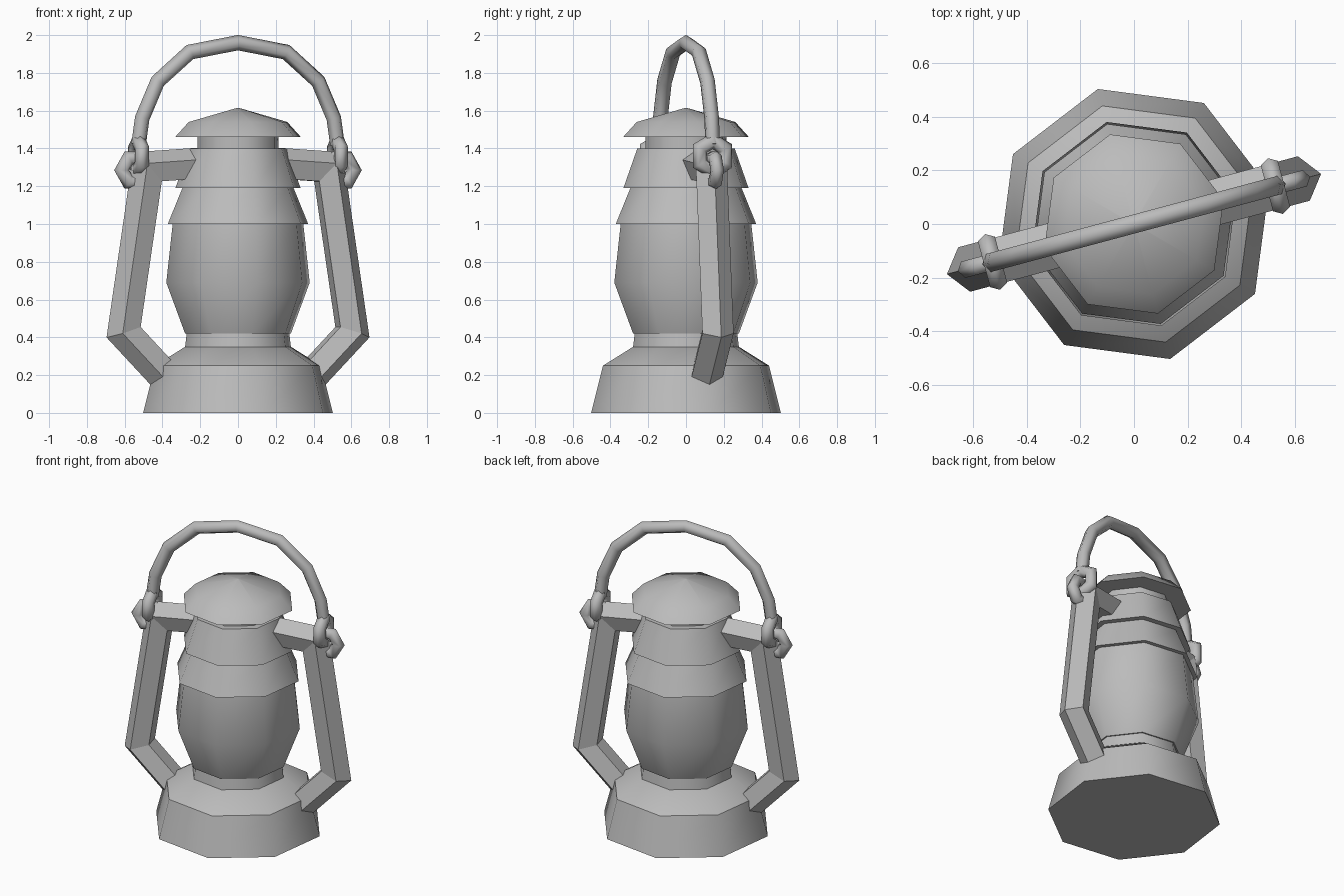
import bpy, bmesh
from math import radians, cos, sin, tau
from mathutils import Vector

cube = bpy.data.objects.get("Cube")
if cube:
    bpy.data.objects.remove(cube, do_unlink=True)

TURN = radians(15)  # the whole lantern is turned slightly about z

metal = bpy.data.materials.new("grey_metal")
metal.use_nodes = True
GREY = (0.5, 0.5, 0.5, 1)
metal.diffuse_color = GREY
metal.node_tree.nodes["Principled BSDF"].inputs["Base Color"].default_value = GREY


def finish(bm, name, turn, smooth):
    bmesh.ops.recalc_face_normals(bm, faces=bm.faces)
    mesh = bpy.data.meshes.new(name)
    bm.to_mesh(mesh)
    bm.free()
    mesh.materials.append(metal)
    ob = bpy.data.objects.new(name, mesh)
    bpy.context.collection.objects.link(ob)
    ob.rotation_euler.z = turn
    if smooth:
        bpy.ops.object.select_all(action='DESELECT')
        ob.select_set(True)
        bpy.context.view_layer.objects.active = ob
        bpy.ops.object.shade_smooth_by_angle(angle=radians(smooth))
    return ob


def skin(bm, rings, closed=False):
    """Join equal rings of vertices, capping the ends when open."""
    pairs = list(zip(rings, rings[1:]))
    if closed:
        pairs.append((rings[-1], rings[0]))
    else:
        bm.faces.new(rings[0])
        bm.faces.new(rings[-1])
    for a, b in pairs:
        n = len(a)
        for i in range(n):
            j = (i + 1) % n
            bm.faces.new((a[i], a[j], b[j], b[i]))


def lathe(name, profile, sides=8):
    """Octagonal turned part from (radius, height) points."""
    bm = bmesh.new()
    rings = [[bm.verts.new((r * cos(tau * i / sides), r * sin(tau * i / sides), z))
              for i in range(sides)] for r, z in profile]
    skin(bm, rings)
    finish(bm, name, TURN, 50)


def sweep(name, path, radius, sides, turn=TURN, closed=False, smooth=0, crosswise=False, offset=0):
    """Mitred tube along a path in the x-z plane, or the y-z plane when crosswise."""
    pts = [Vector(p) for p in path]
    n = len(pts)
    bm = bmesh.new()
    rings = []
    for k, p in enumerate(pts):
        before = p - pts[k - 1] if closed or k else pts[1] - p
        after = pts[(k + 1) % n] - p if closed or k < n - 1 else before
        d1, d2 = before.normalized(), after.normalized()
        n1, n2 = Vector((-d1.y, d1.x)), Vector((-d2.y, d2.x))
        mitre = (n1 + n2).normalized()
        mitre /= mitre.dot(n1)
        ring = []
        for i in range(sides):
            a = tau * i / sides
            q = p + mitre * radius * cos(a)
            side = radius * sin(a)
            co = (offset + side, q.x, q.y) if crosswise else (q.x, side, q.y)
            ring.append(bm.verts.new(co))
        rings.append(ring)
    skin(bm, rings, closed)
    finish(bm, name, turn, smooth)


def circle(cx, cz, r, count, start=0.0):
    return [(cx + r * cos(start + tau * i / count), cz + r * sin(start + tau * i / count))
            for i in range(count)]


# Body, from the bottom up
lathe("base_tank", [(0.52, 0), (0.455, 0.25)])
lathe("base_shoulder", [(0.455, 0.25), (0.29, 0.35)])
lathe("burner_collar", [(0.29, 0.35), (0.28, 0.43)])
lathe("glass_globe", [(0.29, 0.42), (0.393, 0.69), (0.357, 1.01)])
lathe("lower_hood", [(0.385, 1.0), (0.305, 1.19)])
lathe("upper_hood", [(0.343, 1.19), (0.267, 1.4)])
lathe("chimney_neck", [(0.223, 1.39), (0.223, 1.47)])
lathe("chimney_cap", [(0.345, 1.46), (0.27, 1.54), (0.004, 1.615)])

# Side frames with the links that hold the handle
arm = [(0.2, 1.315), (0.495, 1.295), (0.625, 0.43), (0.375, 0.17)]
for label, turn in (("left", TURN), ("right", TURN + tau / 2)):
    sweep(label + "_frame_arm", arm, 0.09, 5, turn)
    sweep(label + "_frame_link", circle(0.565, 1.285, 0.072, 6), 0.036, 6, turn,
          closed=True, smooth=65)
    sweep(label + "_handle_eye", circle(0, 1.36, 0.08, 6, tau / 4), 0.038, 6, turn,
          closed=True, smooth=65, crosswise=True, offset=0.545)

# Carrying handle
half = [(0.545, 1.42), (0.525, 1.56), (0.44, 1.755), (0.264, 1.91)]
bail = [(-x, z) for x, z in half] + [(0, 1.96)] + half[::-1]
sweep("carrying_handle", bail, 0.04, 6, smooth=65)
